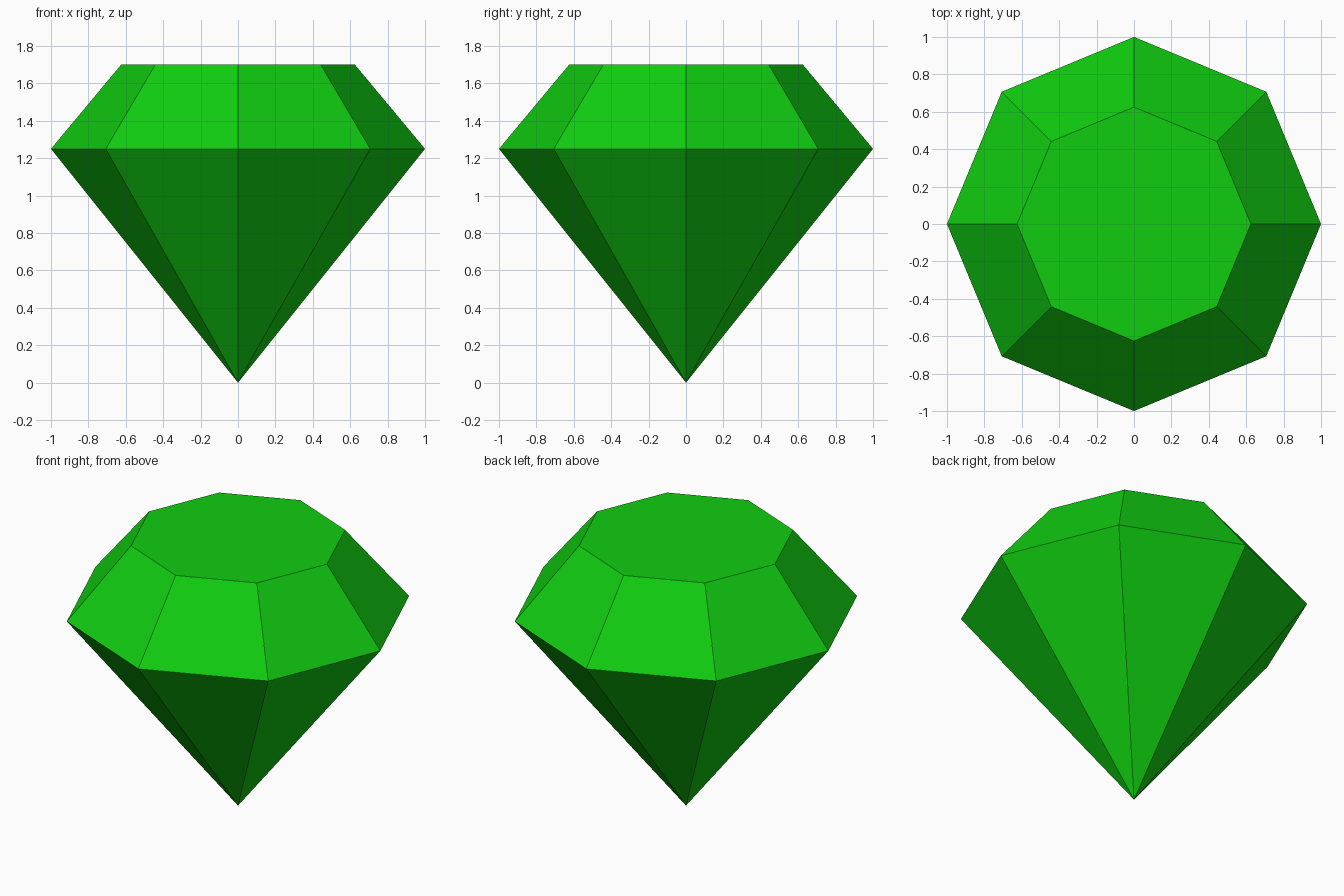
import bpy
import bmesh
from math import cos, sin, pi

SIDES = 8

cube = bpy.data.objects.get("Cube")
if cube:
    bpy.data.objects.remove(cube, do_unlink=True)

# Gem colour
green = bpy.data.materials.new("gem green")
green.use_nodes = True
colour = (0.005, 0.61, 0.005, 1)
green.diffuse_color = colour
green.node_tree.nodes["Principled BSDF"].inputs["Base Color"].default_value = colour


def ring(bm, radius, z):
    """Octagon of vertices with corners on the axes."""
    angles = [2 * pi * i / SIDES for i in range(SIDES)]
    return [bm.verts.new((radius * cos(a), radius * sin(a), z)) for a in angles]


bm = bmesh.new()
tip = bm.verts.new((0, 0, 0))
girdle = ring(bm, 1, 1.25)
table = ring(bm, 0.625, 1.7)

# Pavilion facets below the girdle, crown facets above it
for i in range(SIDES):
    j = (i + 1) % SIDES
    bm.faces.new((tip, girdle[j], girdle[i]))
    bm.faces.new((girdle[i], girdle[j], table[j], table[i]))

# Flat table on top
bm.faces.new(table)
bmesh.ops.recalc_face_normals(bm, faces=bm.faces)

mesh = bpy.data.meshes.new("cut_gem")
bm.to_mesh(mesh)
bm.free()
mesh.materials.append(green)
bpy.context.collection.objects.link(bpy.data.objects.new("cut_gem", mesh))
